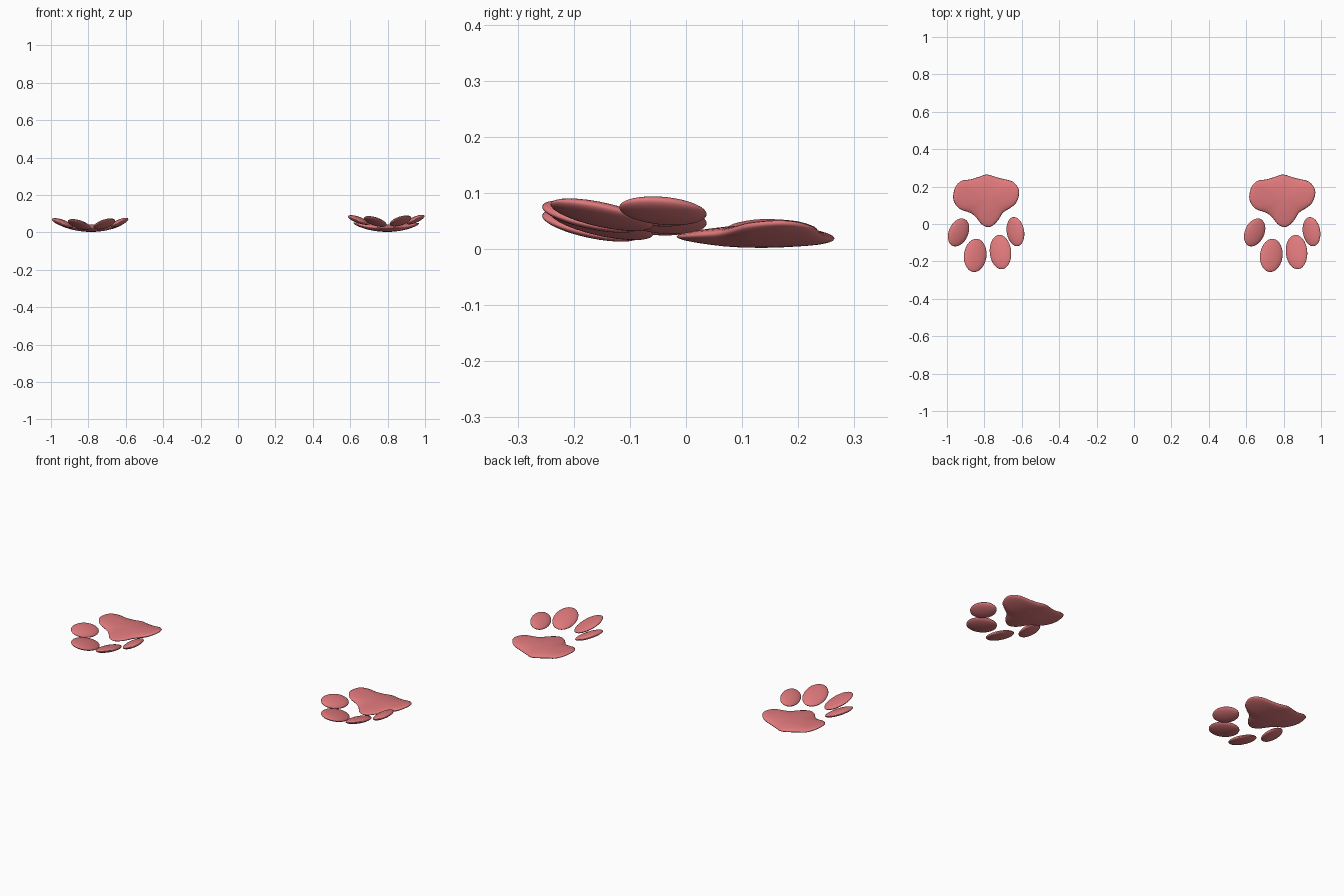
import bpy, bmesh
from math import radians, sqrt, sin, cos, pi
from mathutils import Vector

if "Cube" in bpy.data.objects:
    bpy.data.objects.remove(bpy.data.objects["Cube"])

mat = bpy.data.materials.new("pink")
mat.diffuse_color = (0.74, 0.19, 0.20, 1)
mat.use_nodes = True
mat.node_tree.nodes["Principled BSDF"].inputs["Base Color"].default_value = mat.diffuse_color

# Outline of the main pad, seen from above (x relative to paw centre)
OUTLINE = [(0, .265), (.05, .25), (.09, .24), (.135, .228), (.165, .197), (.172, .16),
           (.155, .112), (.123, .085), (.085, .06), (.063, .025), (.035, -.005),
           (.005, -.017), (-.03, 0), (-.058, .035), (-.09, .06), (-.145, .08),
           (-.176, .118), (-.18, .16), (-.165, .205), (-.133, .232), (-.09, .238), (-.043, .252)]

# Toes: x, y, z, half width, half length, yaw, roll, pitch
TOES = [("outer_left", -.152, -.045, .050, .055, .079, -28, 20, -7),
        ("mid_left", -.063, -.168, .042, .062, .091, -12, 13, -13),
        ("mid_right", .072, -.150, .045, .059, .094, 10, -13, -13),
        ("outer_right", .152, -.041, .052, .050, .079, 13, -22, -7)]


def finish(bm, name):
    bmesh.ops.recalc_face_normals(bm, faces=bm.faces)
    me = bpy.data.meshes.new(name)
    for f in bm.faces:
        f.smooth = True
    bm.to_mesh(me)
    bm.free()
    me.materials.append(mat)
    ob = bpy.data.objects.new(name, me)
    bpy.context.collection.objects.link(ob)
    return ob


def smooth_loop(pts, steps=3):
    """Closed Catmull-Rom curve through the points."""
    p = [Vector(q) for q in pts]
    n, out = len(p), []
    for i in range(n):
        a, b, c, d = p[i - 1], p[i], p[(i + 1) % n], p[(i + 2) % n]
        for k in range(steps):
            t = k / steps
            out.append(.5 * (2 * b + (c - a) * t + (2 * a - 5 * b + 4 * c - d) * t * t
                             + (3 * b - a - 3 * c + d) * t ** 3))
    return out


def main_pad(name, cx):
    # cupped lens: rings shrink from the outline to the middle, above and below
    bm = bmesh.new()
    loop, mid = smooth_loop(OUTLINE), Vector((0, .135))
    n, m = len(loop), 14

    def vert(x, y, h):
        back = max(0, y - .2)
        z = .022 + .85 * x * x - .05 * back + .02 * h * (1 - .25 * max(0, .08 - y) / .1)
        return bm.verts.new((cx + x, y, z))

    rings = []
    for j in range(1, m):
        a = pi * j / m
        rings.append([vert(*(mid + (q - mid) * sin(a)), cos(a)) for q in loop])
    for r0, r1 in zip(rings, rings[1:]):
        for i in range(n):
            k = (i + 1) % n
            bm.faces.new((r0[i], r0[k], r1[k], r1[i]))
    for ring, h in ((rings[0], 1), (rings[-1], -1)):
        tip = vert(mid.x, mid.y, h)
        for i in range(n):
            bm.faces.new((ring[i], ring[(i + 1) % n], tip))
    finish(bm, name)


def toe_pad(name, loc, a, b, rot):
    bm = bmesh.new()
    bmesh.ops.create_uvsphere(bm, u_segments=32, v_segments=20, radius=1)
    ob = finish(bm, name)
    ob.location = loc
    ob.scale = (a, b, .0165)
    ob.rotation_euler = [radians(v) for v in rot]


# Two paws side by side; the right one carries its toes a little higher
for side, cx, lift in (("left", -.786, 0), ("right", .797, .016)):
    main_pad(side + "_main_pad", cx)
    for name, x, y, z, a, b, yaw, roll, pitch in TOES:
        toe_pad(f"{side}_toe_{name}", (cx + x, y, z + lift), a, b, (pitch, roll, yaw))
